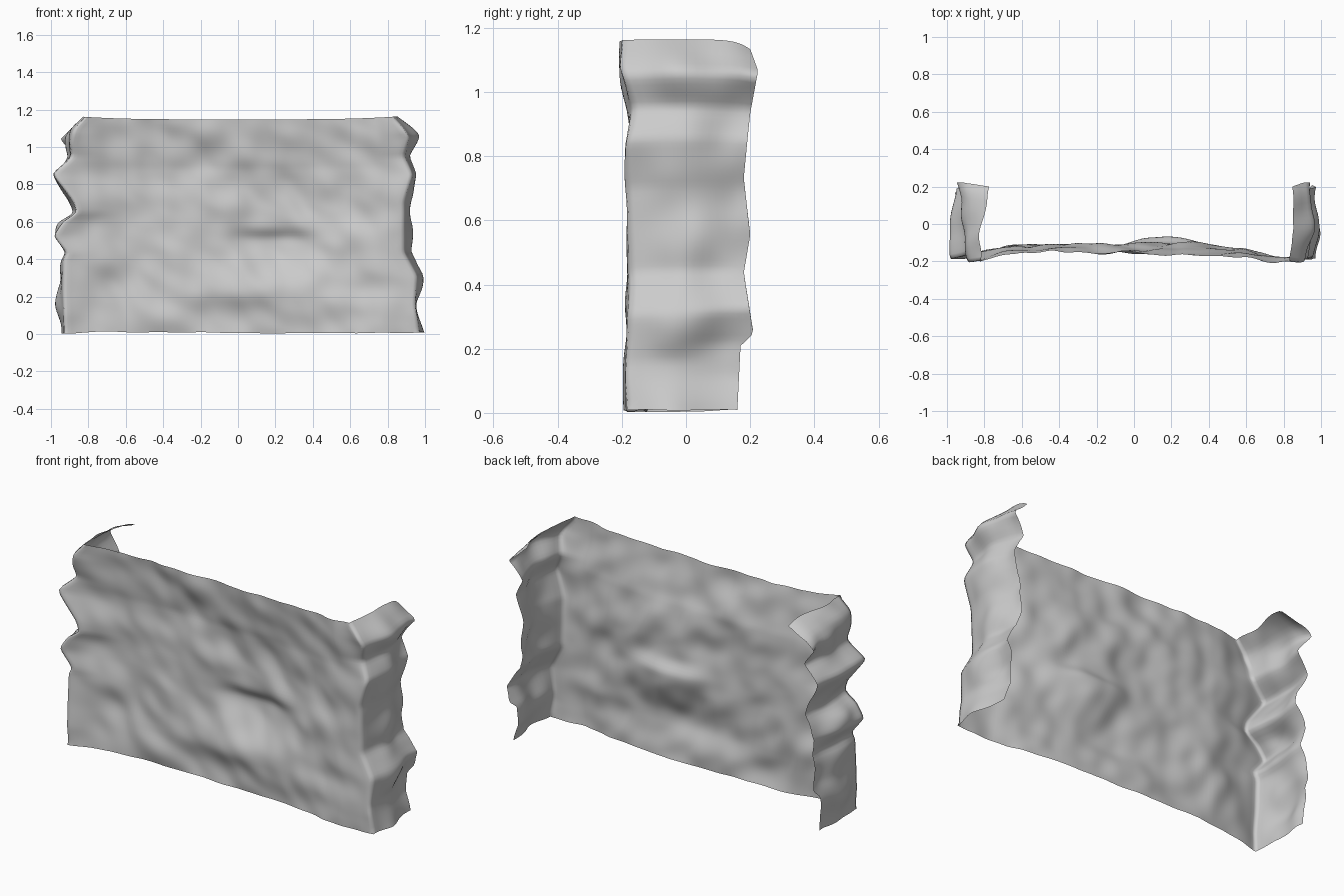
import bpy, bmesh
from math import exp, sin, pi
from mathutils import Vector, noise

if "Cube" in bpy.data.objects:
    bpy.data.objects.remove(bpy.data.objects["Cube"])

# Profiles as (position, offset): outline of each front corner and each return's back edge
LEFT_FRONT = [(0, -.93), (.2, -.935), (.4, -.935), (.43, -.91), (.52, -.99), (.6, -.94), (.65, -.865),
              (.71, -.88), (.85, -.995), (.95, -.89), (1.02, -.9), (1.1, -.88), (1.17, -.82)]
LEFT_BACK = [(0, -.94), (.15, -.95), (.3, -.94), (.43, -.9), (.52, -.94), (.65, -.87), (.84, -.95),
             (.95, -.88), (1.05, -.93), (1.1, -.89), (1.17, -.76)]
RIGHT_FRONT = [(0, .97), (.15, .95), (.3, .96), (.43, .89), (.7, .89), (.85, .935), (.95, .89),
               (1.05, .92), (1.1, .89), (1.17, .83)]
RIGHT_BACK = [(0, .95), (.1, .93), (.22, .94), (.32, .97), (.43, .89), (.7, .89), (.85, .91), (.95, .87),
              (1.06, .94), (1.17, .84)]
FRONT_Y = [(0, -.185), (.1, -.195), (.4, -.175), (.83, -.195), (.95, -.165), (1.0, -.185),
           (1.08, -.215), (1.17, -.2)]
BACK_Y = [(0, .16), (.2, .17), (.24, .21), (.43, .18), (.55, .2), (.73, .18), (.94, .2), (1.08, .225), (1.17, .2)]
# Average depth of the broad face from left to right, and its forward lean near the top
FACE_Y = [(-1, -.175), (-.82, -.155), (-.6, -.12), (-.3, -.118), (0, -.122), (.35, -.125), (.6, -.155),
          (.75, -.185), (1, -.185)]
LEAN = [(0, -.005), (.2, -.01), (.5, .005), (.9, .005), (1.03, -.02), (1.17, -.04)]
# Hollows (+) and swellings (-) of the face: x, z, half width, reach below, reach above, depth
BUMPS = [(.2, .51, .2, .17, .05, .05), (.12, .24, .28, .12, .12, -.03), (.3, .78, .2, .12, .12, .02),
         (-.6, .25, .2, .15, .2, .02), (-.15, .93, .25, .1, .1, .01)]


def at(profile, p):
    for (p0, a), (p1, b) in zip(profile, profile[1:]):
        if p <= p1:
            return a + (b - a) * (p - p0) / (p1 - p0)
    return profile[-1][1]


def bumps(x, z):
    return sum(d * exp(-((x - cx) / w) ** 2 - ((z - cz) / (up if z > cz else down)) ** 2)
               for cx, cz, w, down, up, d in BUMPS)


def rough(x, y, z, size):
    return noise.noise(Vector((x * size, y * size + 7.3, z * size)))


def face_point(t, z):
    x = at(LEFT_FRONT, z) * (1 - t) + at(RIGHT_FRONT, z) * t
    edge = abs(2 * t - 1) ** 12
    y = (at(FACE_Y, x) + at(LEAN, z) * (1 - abs(x) ** 3)) * (1 - edge) + at(FRONT_Y, z) * edge
    # Grain of the rock falls gently to the right
    g = z + .4 * x
    y += (1 - edge) * (.018 * rough(x, 0, g, 4) + .018 * rough(x, 3, g, 8) + bumps(x, z))
    return Vector((x, y, z))


def return_point(t, z, front, back, bulge):
    # t runs from the front corner (0) to the back edge (1)
    x = at(front, z) * (1 - t) + at(back, z) * t
    y = at(FRONT_Y, z) * (1 - t) + at(BACK_Y, z) * t
    x += bulge * sin(pi * t) ** 2 + min(1, 3 * t) * .03 * rough(x, y, z, 7)
    # Rounded upper back corner
    return Vector((x, y, z - .03 * t ** 10 * (z / 1.17) ** 8))


# One open rock sheet: left return, broad face, right return
ROWS, SIDE, WIDE = 70, 16, 90
bm = bmesh.new()
rows = []
for r in range(ROWS + 1):
    h = r / ROWS * 1.17
    row = [return_point(1 - i / SIDE, h, LEFT_FRONT, LEFT_BACK, -.02) for i in range(SIDE)]
    row += [face_point(i / WIDE, h) for i in range(WIDE)]
    row += [return_point(i / SIDE, h, RIGHT_FRONT, RIGHT_BACK, .03) for i in range(SIDE + 1)]
    for p in row:
        # Slightly sagging top edge and uneven foot
        p.z -= (r / ROWS) * .03 * max(0, 1 - abs(p.x) ** 4)
        p.z = p.z + .008 + .008 * rough(p.x, p.y, 0, 5) * (1 - r / ROWS)
    rows.append([bm.verts.new(p) for p in row])
for a, b in zip(rows, rows[1:]):
    for i in range(len(a) - 1):
        bm.faces.new((a[i], a[i + 1], b[i + 1], b[i]))

# Soften the creases, leaving the open border in place
inner = [v for v in bm.verts if not v.is_boundary]
for _ in range(2):
    bmesh.ops.smooth_vert(bm, verts=inner, factor=.5, use_axis_x=True, use_axis_y=True, use_axis_z=True)
for f in bm.faces:
    f.smooth = True

mesh = bpy.data.meshes.new("rock_wall")
bm.to_mesh(mesh)
bm.free()
wall = bpy.data.objects.new("rock_wall", mesh)
bpy.context.collection.objects.link(wall)
